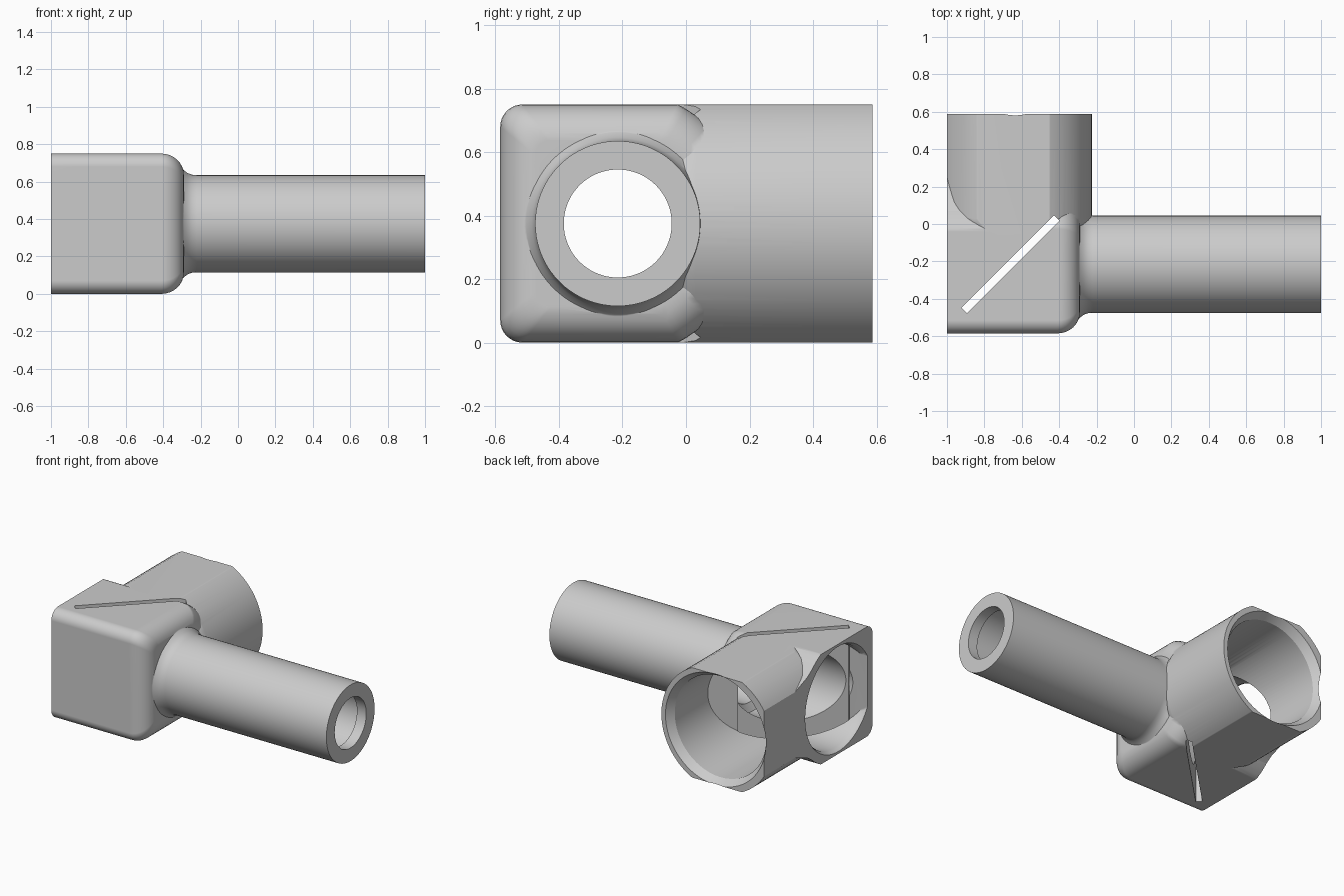
import bpy, bmesh
from math import sin, cos, pi, radians, asin, sqrt
from mathutils import Vector

scene = bpy.context.scene
if "Cube" in scene.objects:
    bpy.data.objects.remove(scene.objects["Cube"], do_unlink=True)

AX_Y, AX_Z = -0.215, 0.375     # barrel axis
PORT_X, BORE_X = -0.645, -0.635
R = 0.42                       # outer radius of both wide tubes
SEGS = 96

grey = bpy.data.materials.new("grey_plastic")
grey.use_nodes = True
grey.diffuse_color = (0.6, 0.6, 0.6, 1)
grey.node_tree.nodes["Principled BSDF"].inputs["Base Color"].default_value = (0.6, 0.6, 0.6, 1)


def loft(name, rings):
    """Skin a list of equal rings and cap both ends."""
    bm = bmesh.new()
    loops = [[bm.verts.new(p) for p in ring] for ring in rings]
    n = len(loops[0])
    for a, b in zip(loops, loops[1:]):
        for i in range(n):
            j = (i + 1) % n
            bm.faces.new((a[i], a[j], b[j], b[i]))
    bm.faces.new(loops[0])
    bm.faces.new(loops[-1])
    bmesh.ops.recalc_face_normals(bm, faces=bm.faces)
    mesh = bpy.data.meshes.new(name)
    bm.to_mesh(mesh)
    bm.free()
    mesh.materials.append(grey)
    ob = bpy.data.objects.new(name, mesh)
    scene.collection.objects.link(ob)
    return ob


def turned(name, axis, profile, cx=BORE_X):
    """Turn (position, radius) pairs about the x or y axis of the housing."""
    rings = []
    for t, r in profile:
        ring = []
        for i in range(SEGS):
            a = 2 * pi * (i + 0.5) / SEGS
            u, w = r * cos(a), AX_Z + r * sin(a)
            ring.append(Vector((t, AX_Y + u, w)) if axis == "x" else Vector((cx + u, t, w)))
        rings.append(ring)
    return loft(name, rings)


def block(name, centre, size, angle=0.0):
    hx, hy, hz = (s / 2 for s in size)
    c, s = cos(angle), sin(angle)
    rings = []
    for z in (-hz, hz):
        rings.append([Vector(centre) + Vector((x * c - y * s, x * s + y * c, z))
                      for x, y in ((-hx, -hy), (hx, -hy), (hx, hy), (-hx, hy))])
    return loft(name, rings)


def combine(target, tool, operation):
    mod = target.modifiers.new(operation.lower(), "BOOLEAN")
    mod.operation, mod.object, mod.solver = operation, tool, "EXACT"
    bpy.ops.object.select_all(action="DESELECT")
    bpy.context.view_layer.objects.active = target
    target.select_set(True)
    bpy.ops.object.modifier_apply(modifier=mod.name)
    bpy.data.objects.remove(tool, do_unlink=True)


def arc(cy, cz, r, start, end, steps):
    return [(cy + r * cos(start + (end - start) * i / steps),
             cz + r * sin(start + (end - start) * i / steps)) for i in range(steps + 1)]


# Housing: square at the front, round at the back, with a rounded inner end
flat = asin(AX_Z / R)
section = (arc(0, 0, R, -flat, flat, 32)
           + arc(-0.3, 0.305, 0.07, pi / 2, pi, 8)
           + arc(-0.3, -0.305, 0.07, pi, 1.5 * pi, 8))
stations = [(-1.1, 1.0)]
for i in range(9):
    a = i / 8 * pi / 2
    stations.append((-0.41 + 0.12 * sin(a), 1 - 0.3 * (1 - cos(a))))
housing = loft("tube_housing", [[Vector((x, AX_Y + y * k, AX_Z + z * k)) for y, z in section]
                                for x, k in stations])

# Sloping saddle between the two openings
upper = [(-0.3, 0.375), (-0.04, 0.375), (0.03, 0.335), (0.12, 0.275), (0.25, 0.225), (0.4, 0.2)]
saddle_outline = upper + [(y, -z) for y, z in reversed(upper)]
saddle = loft("saddle", [[Vector((x, y, AX_Z + z)) for y, z in saddle_outline] for x in (-1.1, -0.65)])
combine(housing, saddle, "UNION")

# Wide back port and narrow barrel with its flared root
port = turned("back_port", "y", [(-0.3, 0.29), (-0.15, 0.345), (-0.08, 0.375), (-0.02, 0.405),
                                 (0.03, R), (0.587, R)], PORT_X)
combine(housing, port, "UNION")
barrel = turned("barrel", "x", [(-0.5, 0.2), (-0.31, 0.31), (-0.29, 0.287), (-0.27, 0.271),
                                (-0.245, 0.262), (-0.22, 0.26), (1, 0.26)])
combine(housing, barrel, "UNION")

# Trim the top, bottom and left side flat
combine(housing, block("trim", (0.5, 0, AX_Z), (3, 3, 2 * AX_Z)), "INTERSECT")

# Crossing wide bores, stopped at a diagonal seat
cavity = turned("side_bore", "x", [(-1.1, 0.36), (-1.0, 0.358), (-0.97, 0.342), (-0.1, 0.342)])
back_bore = turned("back_bore", "y", [(-0.7, 0.345), (0.535, 0.345), (0.587, 0.379), (0.7, 0.379)])
combine(cavity, back_bore, "UNION")
normal = Vector((-1, 1, 0)).normalized()
axis_point = Vector((BORE_X, AX_Y, AX_Z))
seat = block("seat_side", axis_point + normal * 1.535, (4, 3, 3), radians(45))
combine(cavity, seat, "INTERSECT")
combine(housing, cavity, "DIFFERENCE")

# Narrow bore through the barrel, with a lip at the tip
bore = turned("barrel_bore", "x", [(-1.2, 0.25), (-0.36, 0.25), (-0.33, 0.2), (0.93, 0.2),
                                   (0.93, 0.17), (1.1, 0.17)])
combine(housing, bore, "DIFFERENCE")

# Diagonal slot for a thin plate
combine(housing, block("slot", (-0.66, -0.215, AX_Z), (0.7, 0.04, 2), radians(45)), "DIFFERENCE")

# Smooth shading with crisp rims
bpy.ops.object.select_all(action="DESELECT")
bpy.context.view_layer.objects.active = housing
housing.select_set(True)
bpy.ops.object.shade_smooth_by_angle(angle=radians(32))
weighted = housing.modifiers.new("weighted_normals", "WEIGHTED_NORMAL")
weighted.keep_sharp = True
